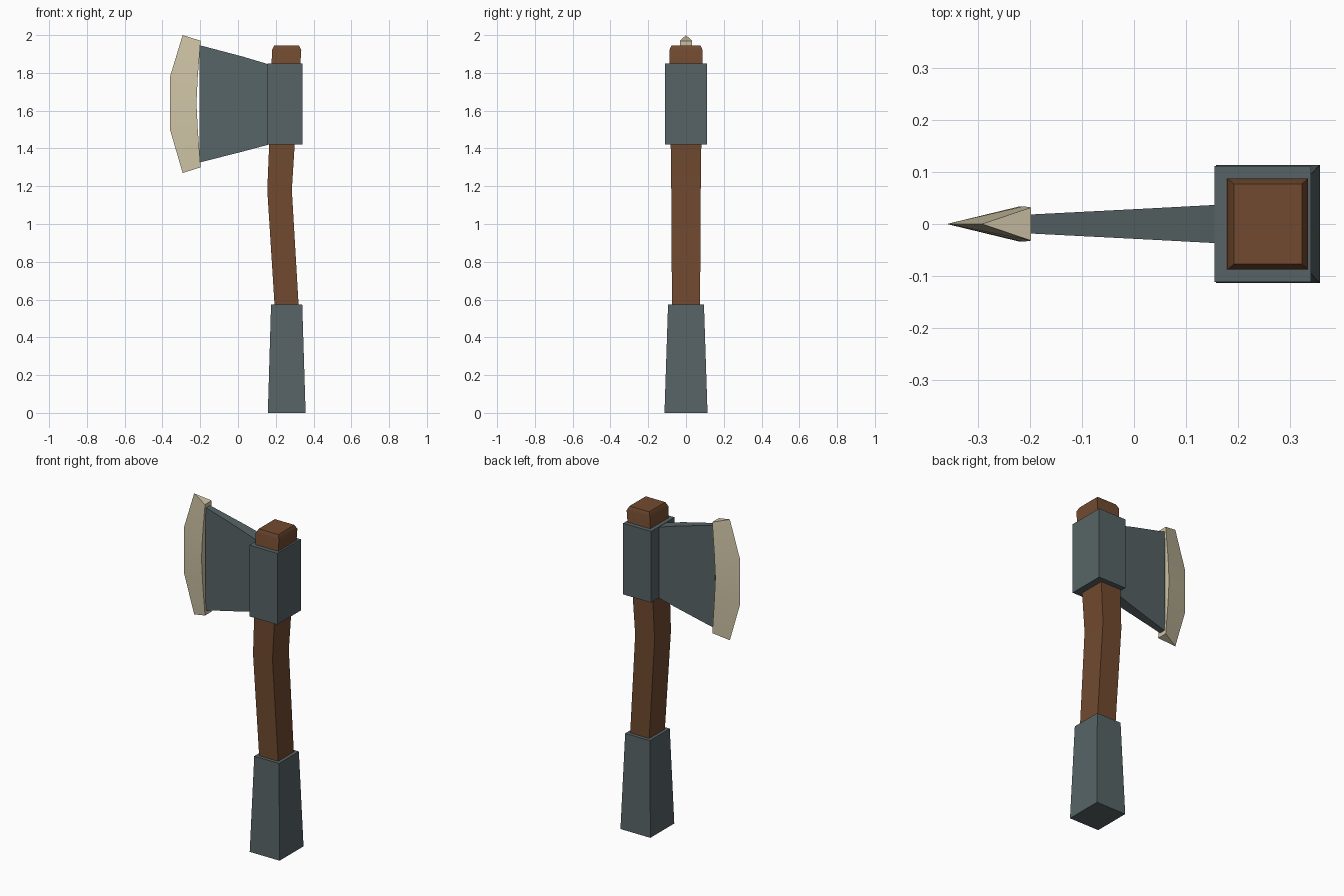
import bpy, bmesh, math

cube = bpy.data.objects.get("Cube")
if cube:
    bpy.data.objects.remove(cube, do_unlink=True)


def material(name, rgb):
    mat = bpy.data.materials.new(name)
    mat.use_nodes = True
    mat.diffuse_color = (*rgb, 1)
    bsdf = mat.node_tree.nodes["Principled BSDF"]
    bsdf.inputs["Base Color"].default_value = (*rgb, 1)
    bsdf.inputs["Roughness"].default_value = 0.7
    return mat


wood = material("brown wood", (0.165, 0.068, 0.029))
metal = material("dark grey metal", (0.095, 0.127, 0.133))
steel = material("pale cream steel", (0.62, 0.55, 0.38))


def loft(name, rings, mat):
    """Skin a closed solid through rings that have equal point counts."""
    bm = bmesh.new()
    loops = [[bm.verts.new(p) for p in ring] for ring in rings]
    n = len(loops[0])
    for a, b in zip(loops, loops[1:]):
        for i in range(n):
            j = (i + 1) % n
            bm.faces.new((a[i], a[j], b[j], b[i]))
    bm.faces.new(loops[0][::-1])
    bm.faces.new(loops[-1])
    bmesh.ops.remove_doubles(bm, verts=bm.verts, dist=0.0001)
    bmesh.ops.recalc_face_normals(bm, faces=bm.faces)
    mesh = bpy.data.meshes.new(name)
    bm.to_mesh(mesh)
    bm.free()
    mesh.materials.append(mat)
    obj = bpy.data.objects.new(name, mesh)
    bpy.context.collection.objects.link(obj)
    bpy.ops.object.select_all(action="DESELECT")
    obj.select_set(True)
    bpy.context.view_layer.objects.active = obj
    bpy.ops.object.shade_smooth_by_angle(angle=math.radians(30))
    return obj


def level(z, x0, x1, y):
    """Horizontal rectangle for the upright parts."""
    return [(x0, -y, z), (x1, -y, z), (x1, y, z), (x0, y, z)]


def station(x, z0, z1, y):
    """Vertical rectangle for the blade."""
    return [(x, -y, z0), (x, y, z0), (x, y, z1), (x, -y, z1)]


# Bent wooden handle with a chamfered top
loft("handle", [level(0.50, 0.198, 0.325, 0.074),
                level(1.18, 0.155, 0.285, 0.078),
                level(1.42, 0.165, 0.300, 0.081),
                level(1.92, 0.180, 0.335, 0.088),
                level(1.945, 0.192, 0.323, 0.077)], wood)

# Tapered grip sleeve and the collar around the head
loft("grip", [level(0, 0.158, 0.358, 0.114),
              level(0.575, 0.175, 0.340, 0.095)], metal)
loft("collar", [level(1.42, 0.155, 0.341, 0.112),
                level(1.85, 0.155, 0.341, 0.112)], metal)

# Flaring blade
loft("blade", [station(0.18, 1.425, 1.84, 0.038),
               station(0.03, 1.385, 1.885, 0.030),
               station(-0.205, 1.325, 1.947, 0.018)], metal)

# Wedge cutting edge: inner x, inner z, half thickness, outer x, outer z
edge = [(-0.198, 1.30, 0.032, -0.293, 1.27),
        (-0.213, 1.50, 0.034, -0.36, 1.50),
        (-0.220, 1.64, 0.034, -0.36, 1.64),
        (-0.213, 1.78, 0.034, -0.36, 1.78),
        (-0.198, 1.97, 0.032, -0.293, 2.0)]
loft("cutting_edge", [[(xi, -t, zi), (xi, t, zi), (xo, 0, zo)]
                      for xi, zi, t, xo, zo in edge], steel)
